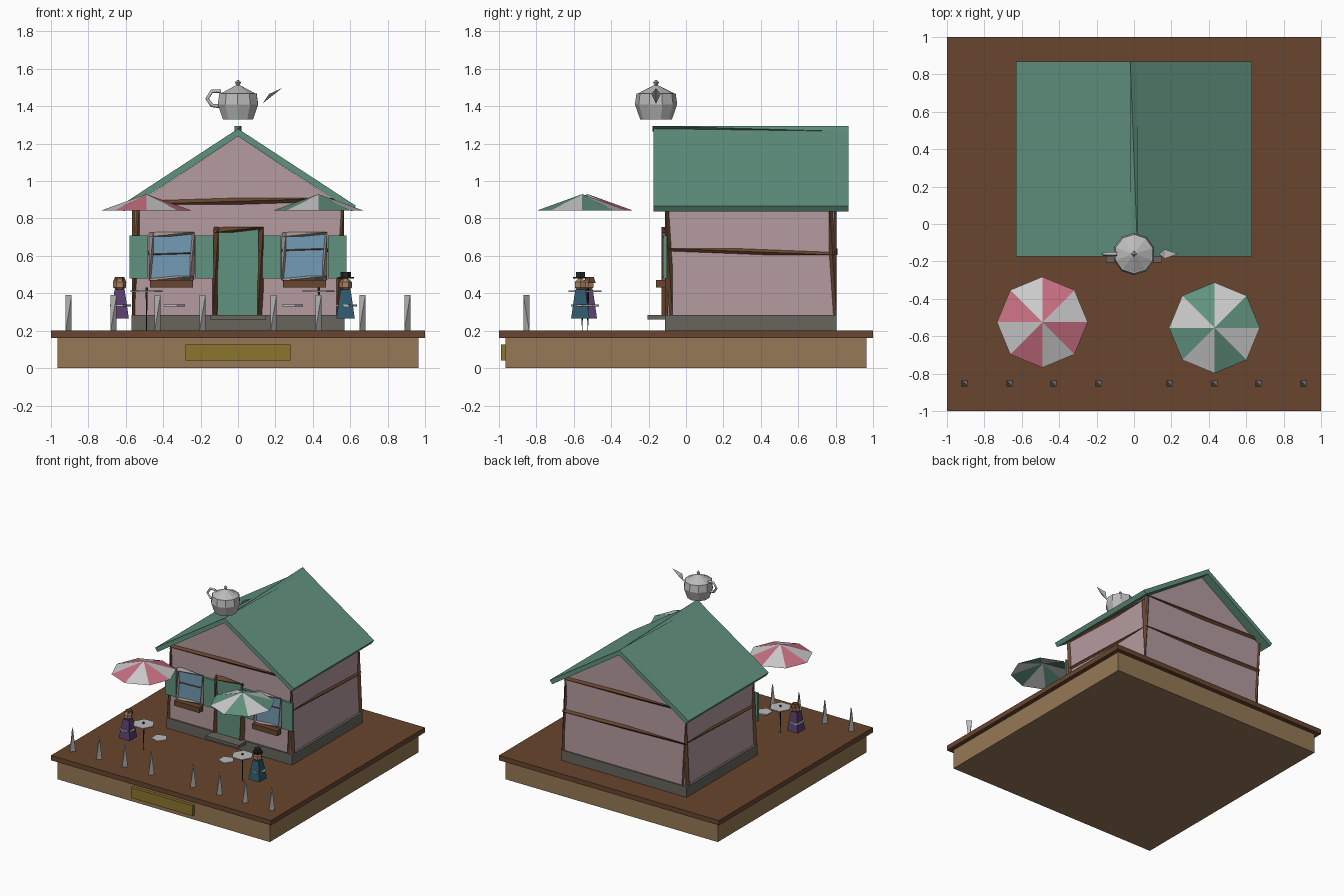
import bpy, bmesh
from math import cos, sin, pi
from mathutils import Vector

if "Cube" in bpy.data.objects:
    bpy.data.objects.remove(bpy.data.objects["Cube"])

PALETTE = dict(
    green=(0.12, 0.29, 0.21), pink=(0.46, 0.33, 0.35), brown=(0.14, 0.06, 0.027),
    tan=(0.30, 0.19, 0.09), gold=(0.26, 0.18, 0.027), stone=(0.14, 0.13, 0.11),
    blue=(0.17, 0.33, 0.46), rose=(0.58, 0.16, 0.22), white=(0.65, 0.65, 0.65),
    purple=(0.10, 0.05, 0.16), navy=(0.03, 0.10, 0.16), skin=(0.40, 0.22, 0.12),
    black=(0.02, 0.02, 0.02), grey=(0.50, 0.50, 0.50), trim=(0.38, 0.32, 0.30))
MATS = {}
for key, rgb in PALETTE.items():
    MATS[key] = bpy.data.materials.new(key)
    MATS[key].diffuse_color = (*rgb, 1)


def make(name, verts, faces, *colours):
    me = bpy.data.meshes.new(name)
    me.from_pydata(verts, [], faces)
    for c in colours:
        me.materials.append(MATS[c])
    bm = bmesh.new()
    bm.from_mesh(me)
    bmesh.ops.recalc_face_normals(bm, faces=bm.faces)
    bm.to_mesh(me)
    bm.free()
    ob = bpy.data.objects.new(name, me)
    bpy.context.collection.objects.link(ob)
    return ob


def prism(name, profile, y0, y1, colour):
    """Extrude an x-z outline along y."""
    n = len(profile)
    verts = [(x, y, z) for y in (y0, y1) for x, z in profile]
    faces = [tuple(range(n)), tuple(range(n, 2 * n))]
    faces += [(i, (i + 1) % n, n + (i + 1) % n, n + i) for i in range(n)]
    return make(name, verts, faces, colour)


def box(name, x, y, z, colour):
    return prism(name, [(x[0], z[0]), (x[1], z[0]), (x[1], z[1]), (x[0], z[1])], *y, colour)


def sliver(name, x, y, z, colour):
    """Minimal four-corner beam: alternate corners of a box."""
    v = [(x[0], y[0], z[0]), (x[1], y[1], z[0]), (x[1], y[0], z[1]), (x[0], y[1], z[1])]
    return make(name, v, [(0, 1, 2), (0, 1, 3), (0, 2, 3), (1, 2, 3)], colour)


def lathe(name, centre, rings, n, colour, turn=0.0):
    """Stack of flat-sided rings given as (radius, z)."""
    verts = [(centre[0] + r * cos(2 * pi * i / n + turn),
              centre[1] + r * sin(2 * pi * i / n + turn), z) for r, z in rings for i in range(n)]
    faces = [tuple(range(n)), tuple(range(len(verts) - n, len(verts)))]
    for k in range(len(rings) - 1):
        for i in range(n):
            j = (i + 1) % n
            faces.append((k * n + i, k * n + j, (k + 1) * n + j, (k + 1) * n + i))
    return make(name, verts, faces, colour)


# Plinth
box("plinth", (-0.965, 0.965), (-0.965, 0.965), (0, 0.16), "tan")
box("plinth_top", (-1, 1), (-1, 1), (0.16, 0.2), "brown")
box("plaque", (-0.28, 0.28), (-0.99, -0.96), (0.04, 0.125), "gold")

# House body
box("foundation", (-0.57, 0.57), (-0.112, 0.805), (0.2, 0.285), "stone")
box("door_step", (-0.15, 0.15), (-0.205, -0.1), (0.26, 0.285), "stone")
prism("walls", [(-0.55, 0.285), (0.55, 0.285), (0.55, 0.873), (0, 1.24), (-0.55, 0.873)],
      -0.1, 0.795, "pink")

# Roof
for s, side in ((-1, "left"), (1, "right")):
    prism("roof_" + side, [(0, 1.28), (s * 0.63, 0.868), (s * 0.61, 0.838), (0, 1.24)],
          -0.175, 0.868, "green")
sliver("roof_ridge", (-0.02, 0.02), (-0.18, 0.87), (1.265, 1.295), "green")

# Timber frame
for x in (-0.547, 0.547):
    for y in (-0.092, 0.785):
        sliver("corner_post", (x - 0.02, x + 0.02), (y - 0.02, y + 0.02), (0.285, 0.88), "brown")
    sliver("side_mid_beam", (x - 0.015, x + 0.015), (-0.1, 0.795), (0.605, 0.64), "brown")
    sliver("side_top_beam", (x - 0.015, x + 0.015), (-0.1, 0.795), (0.845, 0.88), "brown")
for y in (-0.1, 0.795):
    sliver("end_mid_beam", (-0.56, 0.56), (y - 0.015, y + 0.015), (0.605, 0.64), "brown")
    sliver("end_top_beam", (-0.56, 0.56), (y - 0.015, y + 0.015), (0.875, 0.91), "brown")

# Door
box("door", (-0.11, 0.11), (-0.115, -0.095), (0.285, 0.74), "green")
for x in (-0.12, 0.12):
    sliver("door_jamb", (x - 0.015, x + 0.015), (-0.13, -0.09), (0.285, 0.755), "brown")
sliver("door_lintel", (-0.13, 0.13), (-0.13, -0.09), (0.725, 0.755), "brown")

# Windows with shutters and flower boxes
for c in (-0.355, 0.355):
    box("window_pane", (c - 0.11, c + 0.11), (-0.112, -0.095), (0.475, 0.715), "blue")
    for x in (c - 0.11, c + 0.11):
        sliver("window_side", (x - 0.012, x + 0.012), (-0.125, -0.095), (0.47, 0.725), "trim")
    for z in (0.48, 0.715):
        sliver("window_rail", (c - 0.12, c + 0.12), (-0.125, -0.095), (z - 0.012, z + 0.012), "trim")
    for x in (c - 0.175, c + 0.175):
        box("shutter", (x - 0.05, x + 0.05), (-0.12, -0.102), (0.48, 0.71), "green")
    box("flower_box", (c - 0.115, c + 0.115), (-0.16, -0.11), (0.43, 0.472), "brown")

# Teapot above the gable
pot = (0, -0.16)
lathe("teapot_body", pot, [(0.085, 1.33), (0.113, 1.41), (0.105, 1.467)], 10, "grey", 0.3)
lathe("teapot_lid", pot, [(0.1, 1.467), (0.012, 1.512)], 10, "grey", 0.3)
lathe("teapot_knob", pot, [(0.004, 1.505), (0.016, 1.527), (0.005, 1.54)], 4, "grey")
make("teapot_spout", [(0.132, -0.16, 1.415), (0.165, -0.185, 1.465), (0.165, -0.135, 1.465),
                      (0.235, -0.16, 1.497)], [(0, 1, 2), (0, 1, 3), (1, 2, 3), (0, 2, 3)], "grey")
curve = bpy.data.curves.new("teapot_handle", "CURVE")
curve.dimensions = "3D"
curve.bevel_depth, curve.bevel_resolution = 0.01, 0
curve.materials.append(MATS["grey"])
path = [(-0.09, 1.48), (-0.14, 1.48), (-0.165, 1.44), (-0.14, 1.405), (-0.1, 1.4)]
spline = curve.splines.new("POLY")
spline.points.add(len(path) - 1)
for p, (x, z) in zip(spline.points, path):
    p.co = (x, -0.16, z, 1)
bpy.context.collection.objects.link(bpy.data.objects.new("teapot_handle", curve))


# Cafe sets: parasol, table, chairs
def cafe_set(cx, cy, stripe, first):
    rim = [(cx + 0.243 * cos(k * pi / 4), cy + 0.243 * sin(k * pi / 4), 0.842) for k in range(8)]
    top = make("parasol", rim + [(cx, cy, 0.93)], [(k, (k + 1) % 8, 8) for k in range(8)],
               stripe, "white")
    for k, f in enumerate(top.data.polygons):
        f.material_index = (k + first) % 2
    lathe("parasol_pole", (cx, cy), [(0.002, 0.2), (0.008, 0.43)], 3, "black")
    lathe("table_top", (cx, cy), [(0.085, 0.408), (0.085, 0.416)], 6, "grey")
    for s in (-1, 1):
        lathe("chair_seat", (cx + s * 0.145, cy), [(0.062, 0.33), (0.062, 0.34)], 5, "grey")


cafe_set(-0.49, -0.525, "rose", 1)
cafe_set(0.43, -0.555, "green", 0)

# Seated guests
for name, p, robe in (("lady", (-0.633, -0.525), "purple"), ("gentleman", (0.575, -0.565), "navy")):
    lathe(name + "_robe", p, [(0.07, 0.265), (0.038, 0.42)], 4, robe, pi / 4)
    lathe(name + "_head", p, [(0.012, 0.412), (0.034, 0.432), (0.034, 0.46), (0.012, 0.48)], 6, "skin")
lathe("lady_hair", (-0.633, -0.515), [(0.037, 0.455), (0.025, 0.487)], 6, "brown")
lathe("hat_brim", (0.575, -0.565), [(0.044, 0.478), (0.044, 0.486)], 6, "black")
lathe("hat_crown", (0.575, -0.565), [(0.028, 0.486), (0.028, 0.515)], 6, "black")

# Fence posts
for x in (0.19, 0.43, 0.665, 0.905):
    for s in (-1, 1):
        sliver("fence_post", (s * x - 0.016, s * x + 0.016), (-0.87, -0.838), (0.2, 0.39), "grey")

for m in bpy.data.materials:
    if m.users and not m.is_grease_pencil:
        m.use_nodes = True
        m.node_tree.nodes["Principled BSDF"].inputs["Base Color"].default_value = m.diffuse_color
